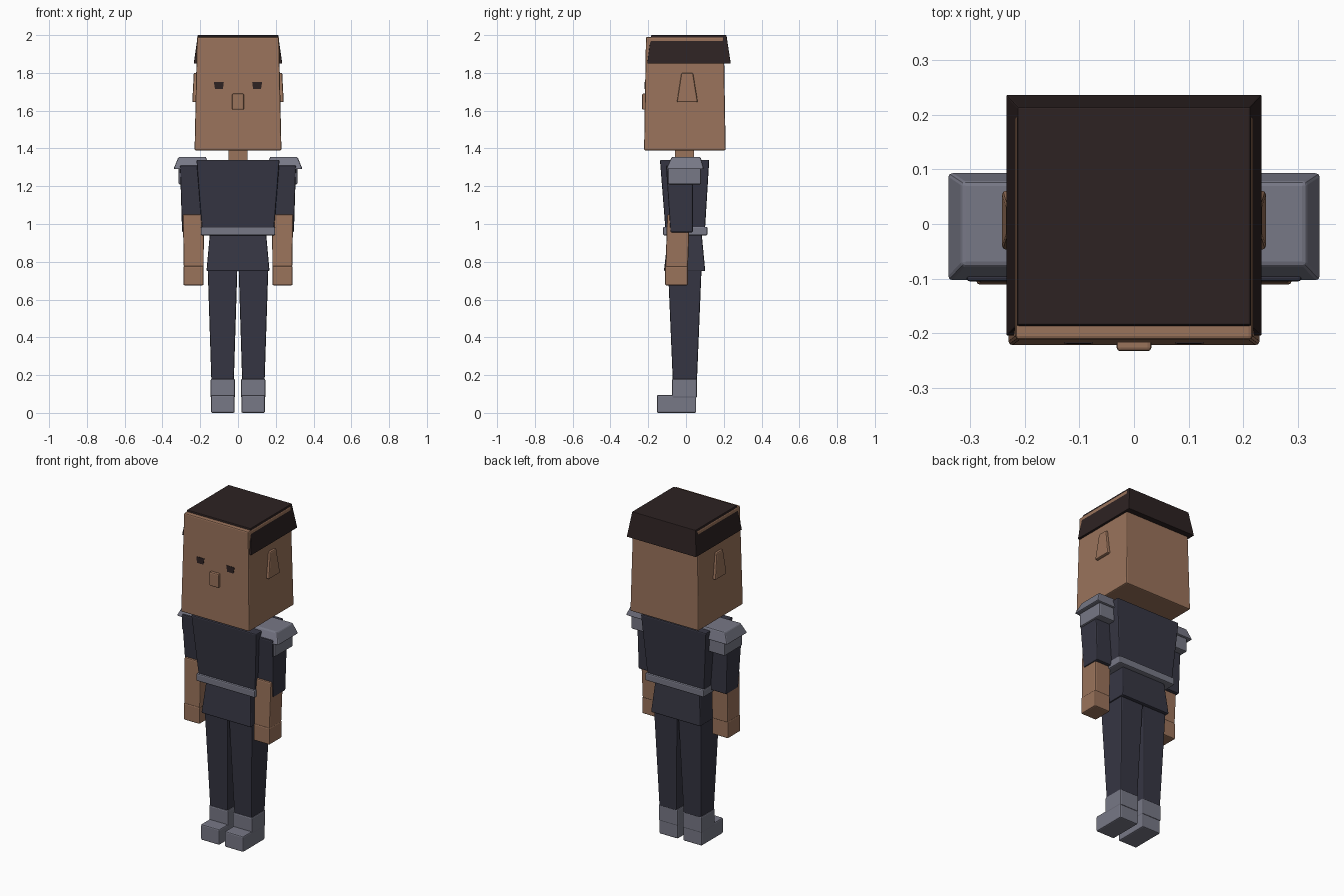
import bpy
import bmesh

if "Cube" in bpy.data.objects:
    bpy.data.objects.remove(bpy.data.objects["Cube"])


def srgb(r, g, b):
    def lin(c):
        c /= 255
        return c / 12.92 if c <= 0.04045 else ((c + 0.055) / 1.055) ** 2.4
    return (lin(r), lin(g), lin(b), 1.0)


def material(name, rgb):
    m = bpy.data.materials.new(name)
    m.diffuse_color = srgb(*rgb)
    m.use_nodes = True
    m.node_tree.nodes["Principled BSDF"].inputs["Base Color"].default_value = m.diffuse_color
    return m


SKIN = material("skin_brown", (154, 115, 91))
HAIR = material("dark_hair", (45, 34, 34))
CLOTH = material("dark_navy_cloth", (54, 54, 67))
METAL = material("grey_armour", (119, 120, 134))


def block(name, mat, z0, z1, bottom, top=None, bevel=0.007, mirror=False):
    """Tapered box: bottom and top are (x0, x1, y0, y1) rectangles."""
    top = top or bottom
    bm = bmesh.new()
    rings = []
    for z, (x0, x1, y0, y1) in ((z0, bottom), (z1, top)):
        rings.append([bm.verts.new((x, y, z)) for x, y in
                      ((x0, y0), (x1, y0), (x1, y1), (x0, y1))])
    low, high = rings
    bm.faces.new(low[::-1])
    bm.faces.new(high)
    for i in range(4):
        j = (i + 1) % 4
        bm.faces.new((low[i], low[j], high[j], high[i]))
    mesh = bpy.data.meshes.new(name)
    bm.to_mesh(mesh)
    bm.free()
    mesh.materials.append(mat)
    ob = bpy.data.objects.new(name, mesh)
    bpy.context.collection.objects.link(ob)
    if bevel:
        mod = ob.modifiers.new("soft_edges", "BEVEL")
        mod.width = bevel
        mod.segments = 2
    if mirror:
        ob.modifiers.new("other_side", "MIRROR")
    return ob


# Head, with the hair wedge poking out around its top, sides and back
block("head", SKIN, 1.39, 1.99, (-0.23, 0.23, -0.222, 0.21), (-0.217, 0.217, -0.212, 0.20))
block("hair", HAIR, 1.85, 2.0, (-0.234, 0.234, -0.205, 0.237), (-0.213, 0.213, -0.185, 0.214),
      bevel=0.003)
block("neck", SKIN, 1.30, 1.42, (-0.05, 0.05, -0.058, 0.043), bevel=0)

# Face
block("nose", SKIN, 1.605, 1.69, (-0.032, 0.032, -0.233, -0.20))
block("eye", HAIR, 1.715, 1.752, (0.08, 0.122, -0.2195, -0.211), (0.075, 0.128, -0.2185, -0.210),
      bevel=0, mirror=True)
block("ear", SKIN, 1.645, 1.80, (0.20, 0.242, -0.048, 0.062), (0.20, 0.234, -0.024, 0.037),
      mirror=True)

# Torso, belt and tunic skirt
block("torso", CLOTH, 0.96, 1.34, (-0.19, 0.19, -0.108, 0.10), (-0.22, 0.22, -0.138, 0.123))
block("belt", METAL, 0.94, 0.985, (-0.197, 0.197, -0.122, 0.114))
block("tunic_skirt", CLOTH, 0.75, 0.96, (-0.167, 0.167, -0.117, 0.102),
      (-0.148, 0.148, -0.093, 0.082))

# Arms
block("sleeve", CLOTH, 0.955, 1.31, (0.178, 0.296, -0.082, 0.036), (0.18, 0.307, -0.106, 0.038),
      mirror=True)
block("forearm", SKIN, 0.77, 1.05, (0.182, 0.287, -0.108, 0.010), (0.18, 0.292, -0.1, 0.02),
      mirror=True)
block("hand", SKIN, 0.675, 0.778, (0.182, 0.289, -0.111, 0.010), mirror=True)

# Shoulder armour: sloped cap over a cuff
block("shoulder_cap", METAL, 1.29, 1.355, (0.155, 0.342, -0.105, 0.095),
      (0.168, 0.315, -0.076, 0.077), mirror=True)
block("shoulder_cuff", METAL, 1.21, 1.31, (0.18, 0.315, -0.094, 0.08), mirror=True)

# Legs and boots
block("leg", CLOTH, 0.17, 0.78, (0.022, 0.141, -0.07, 0.058), (0.003, 0.161, -0.096, 0.083),
      mirror=True)
block("boot_ankle", METAL, 0.08, 0.18, (0.016, 0.145, -0.074, 0.058), mirror=True)
block("boot_foot", METAL, 0.0, 0.095, (0.018, 0.143, -0.154, 0.054), mirror=True)
